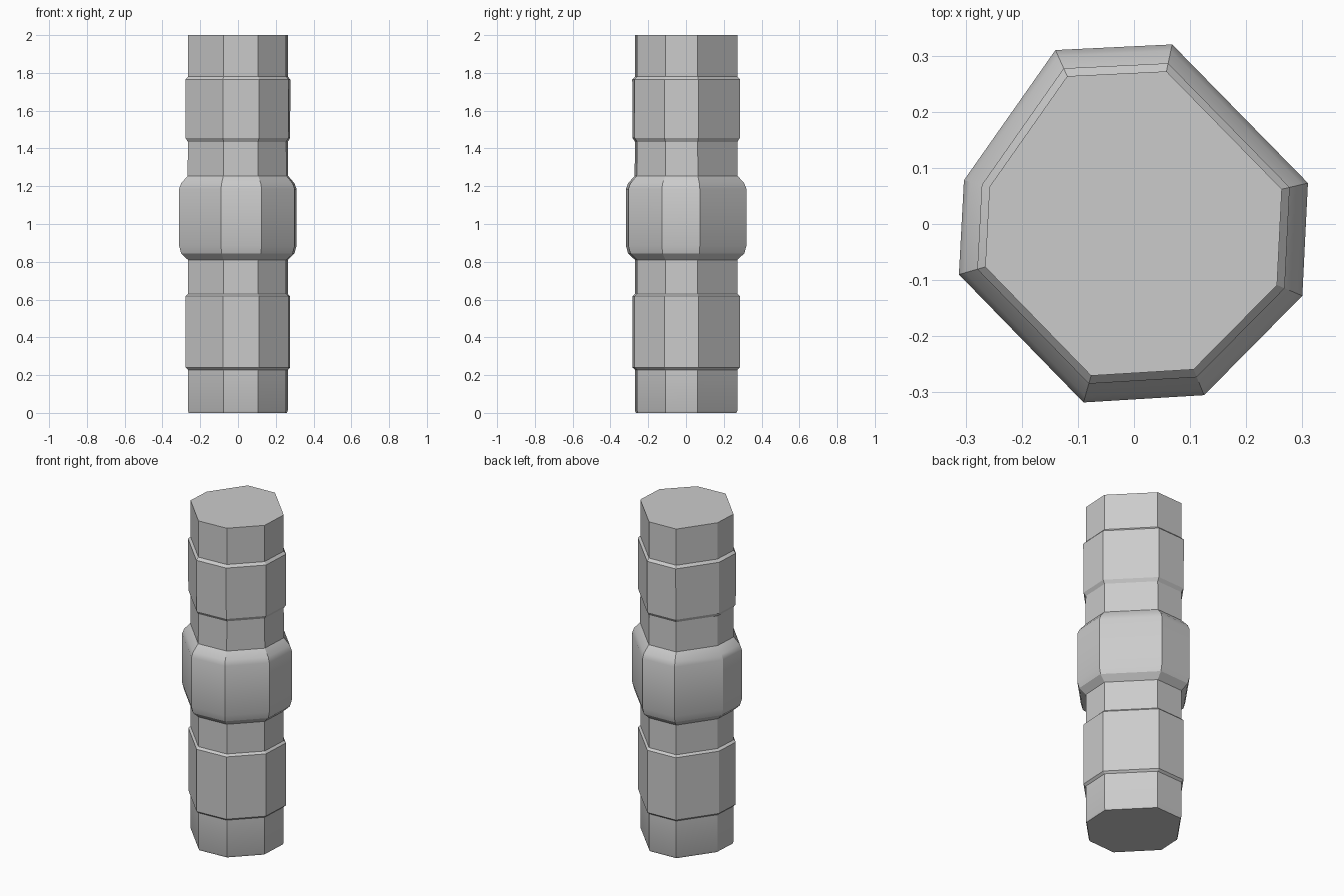
import bpy, bmesh, math

if "Cube" in bpy.data.objects:
    bpy.data.objects.remove(bpy.data.objects["Cube"])

# Slightly irregular octagonal outline, measured at the widest band
OUTLINE = [(-0.14, 0.31), (0.068, 0.32), (0.31, 0.073), (0.30, -0.128),
           (0.125, -0.305), (-0.09, -0.318), (-0.312, -0.09), (-0.303, 0.078)]

# Side profile: (height, scale of the outline)
PROFILE = [(0.0, 0.835), (0.012, 0.85), (0.228, 0.85),      # foot
           (0.24, 0.89), (0.618, 0.89), (0.63, 0.85),       # lower ring
           (0.81, 0.85), (0.845, 0.965), (0.885, 1.0),      # central band
           (1.185, 1.0), (1.215, 0.965), (1.255, 0.855),
           (1.435, 0.85), (1.455, 0.89), (1.765, 0.895),    # upper ring
           (1.78, 0.85), (2.0, 0.85)]                       # head

# Loft the outline up the profile
bm = bmesh.new()
rings = [[bm.verts.new((x * s, y * s, z)) for x, y in OUTLINE] for z, s in PROFILE]
n = len(OUTLINE)
for low, high in zip(rings, rings[1:]):
    for i in range(n):
        j = (i + 1) % n
        bm.faces.new((low[i], low[j], high[j], high[i]))

# Flat end caps
bm.faces.new(rings[0])
bm.faces.new(rings[-1])
bmesh.ops.recalc_face_normals(bm, faces=bm.faces)

mesh = bpy.data.meshes.new("banded_handle")
bm.to_mesh(mesh)
bm.free()
handle = bpy.data.objects.new("banded_handle", mesh)
bpy.context.collection.objects.link(handle)

# Soft shading only on the rounded band shoulders
bpy.context.view_layer.objects.active = handle
handle.select_set(True)
bpy.ops.object.shade_smooth_by_angle(angle=math.radians(28))
